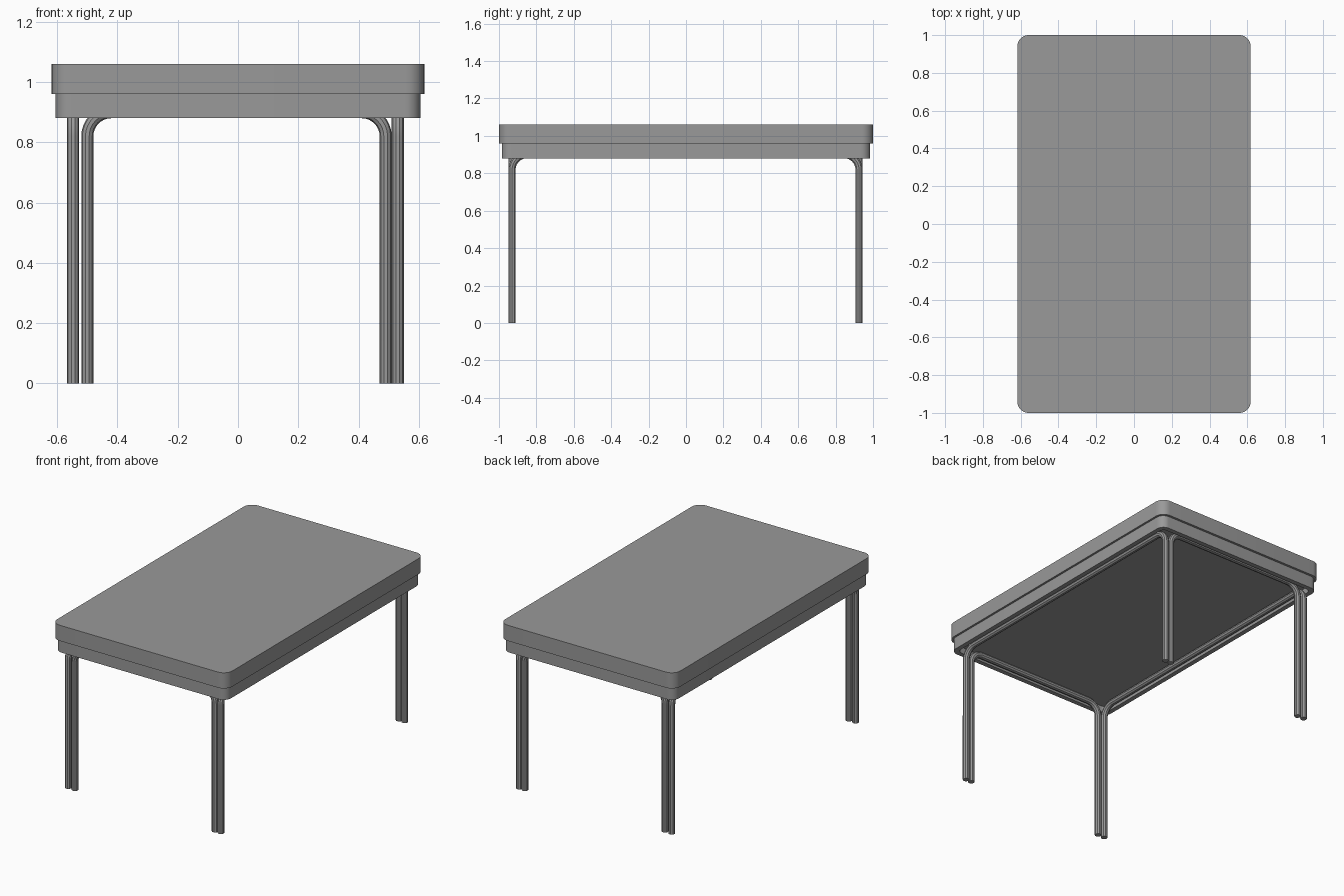
import bpy, bmesh
from math import sin, cos, pi

if "Cube" in bpy.data.objects:
    bpy.data.objects.remove(bpy.data.objects["Cube"], do_unlink=True)

grey = bpy.data.materials.new("mid grey")
grey.use_nodes = True
colour = (0.32, 0.32, 0.32, 1)
grey.diffuse_color = colour
grey.node_tree.nodes["Principled BSDF"].inputs["Base Color"].default_value = colour


def smooth(obj):
    bpy.ops.object.select_all(action="DESELECT")
    obj.select_set(True)
    bpy.context.view_layer.objects.active = obj
    bpy.ops.object.shade_smooth_by_angle(angle=0.6)


def outline(hx, hy, r, steps=8):
    """Rounded rectangle, counter-clockwise."""
    pts = []
    for q, (sx, sy) in enumerate([(1, 1), (-1, 1), (-1, -1), (1, -1)]):
        for i in range(steps + 1):
            a = (q + i / steps) * pi / 2
            pts.append((sx * (hx - r) + r * cos(a), sy * (hy - r) + r * sin(a)))
    return pts


def lofted(name, sections):
    """Closed solid through rounded rectangles given as (hx, hy, radius, z)."""
    bm = bmesh.new()
    rings = [[bm.verts.new((x, y, z)) for x, y in outline(hx, hy, r)]
             for hx, hy, r, z in sections]
    for low, high in zip(rings, rings[1:]):
        for i in range(len(low)):
            j = (i + 1) % len(low)
            bm.faces.new((low[i], low[j], high[j], high[i]))
    bm.faces.new(rings[0][::-1])
    bm.faces.new(rings[-1])
    bmesh.ops.recalc_face_normals(bm, faces=bm.faces)
    mesh = bpy.data.meshes.new(name)
    bm.to_mesh(mesh)
    bm.free()
    mesh.materials.append(grey)
    obj = bpy.data.objects.new(name, mesh)
    bpy.context.collection.objects.link(obj)
    smooth(obj)


def leg_frame(name, a, b, place):
    """Bent tube: up one leg, across under the top, and down the other."""
    top, bend = 0.9, 0.08
    path = [(a, 0)]
    for centre, start in ((a + bend, pi), (b - bend, pi / 2)):
        for i in range(9):
            t = start - i / 8 * pi / 2
            path.append((centre + bend * cos(t), top - bend + bend * sin(t)))
    path.append((b, 0))
    curve = bpy.data.curves.new(name, "CURVE")
    curve.dimensions = "3D"
    curve.bevel_depth = 0.02
    curve.bevel_resolution = 3
    curve.use_fill_caps = True
    spline = curve.splines.new("POLY")
    spline.points.add(len(path) - 1)
    for point, (u, z) in zip(spline.points, path):
        point.co = (*place(u), z, 1)
    curve.materials.append(grey)
    obj = bpy.data.objects.new(name, curve)
    bpy.context.collection.objects.link(obj)
    bpy.ops.object.select_all(action="DESELECT")
    obj.select_set(True)
    bpy.context.view_layer.objects.active = obj
    bpy.ops.object.convert(target="MESH")
    smooth(bpy.context.object)


# Thick top
lofted("table_top", [(0.618, 1, 0.06, 0.96), (0.618, 1, 0.06, 1.06)])

# Apron with a recessed underside
lofted("apron", [(0.575, 0.955, 0.03, 0.92), (0.575, 0.955, 0.03, 0.88),
                 (0.605, 0.985, 0.05, 0.88), (0.605, 0.985, 0.05, 0.96)])

# End frames, across the short sides
for name, y in (("front_leg_frame", -0.93), ("back_leg_frame", 0.925)):
    leg_frame(name, -0.5, 0.49, lambda u, y=y: (u, y))

# Side frames, along the long sides
for name, x in (("right_leg_frame", -0.547), ("left_leg_frame", 0.53)):
    leg_frame(name, -0.93, 0.925, lambda u, x=x: (x, u))
